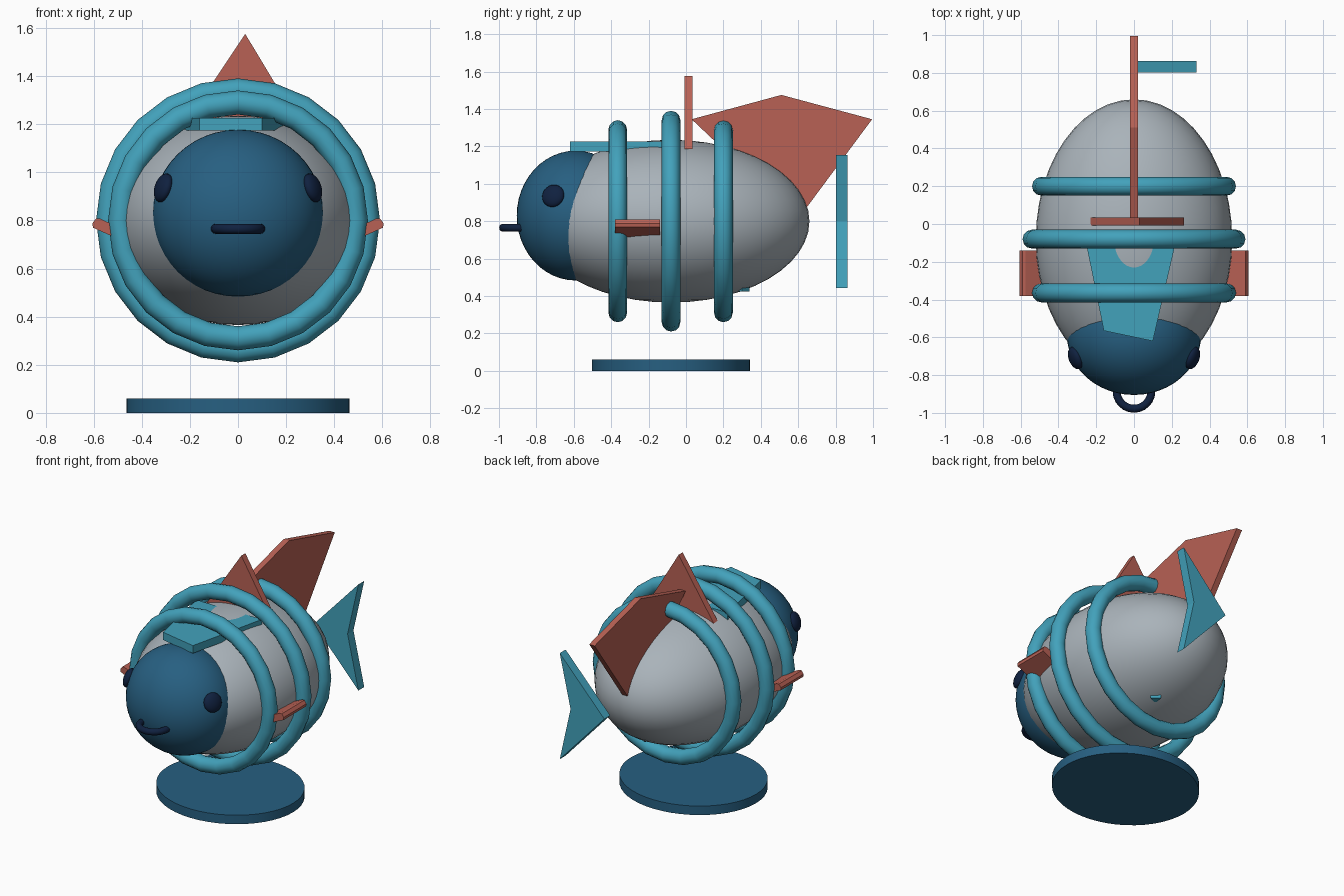
import bpy, bmesh, math
from mathutils import Vector

cube = bpy.data.objects.get("Cube")
if cube:
    bpy.data.objects.remove(cube, do_unlink=True)


def material(name, r, g, b):
    mat = bpy.data.materials.new(name)
    mat.use_nodes = True
    mat.diffuse_color = (r, g, b, 1)
    mat.node_tree.nodes["Principled BSDF"].inputs["Base Color"].default_value = (r, g, b, 1)
    return mat


GREY = material("hull grey", 0.40, 0.45, 0.49)
TEAL = material("teal", 0.055, 0.36, 0.50)
BLUE = material("deep blue", 0.02, 0.115, 0.22)
NAVY = material("dark navy", 0.005, 0.015, 0.05)
CORAL = material("coral", 0.48, 0.12, 0.09)


def finish(name, mat, smooth=True):
    obj = bpy.context.object
    obj.name = name
    obj.data.materials.append(mat)
    if smooth:
        bpy.ops.object.shade_smooth_by_angle(angle=math.radians(40))
    return obj


def ellipsoid(name, mat, center, radii, segments=48, rings=24):
    bpy.ops.mesh.primitive_uv_sphere_add(segments=segments, ring_count=rings, location=center)
    bpy.context.object.scale = radii
    return finish(name, mat)


def ring(name, mat, center, major, minor, tilt=0, segments=24):
    bpy.ops.mesh.primitive_torus_add(location=center, rotation=(tilt, 0, 0), major_radius=major,
                                     minor_radius=minor, major_segments=segments, minor_segments=12)
    return finish(name, mat)


def plate(name, mat, outline, axis, start, end):
    """Extrude a flat outline along one axis (0, 1 or 2) between two positions."""
    bm = bmesh.new()

    def place(p, depth):
        co = list(p)
        co.insert(axis, depth)
        return bm.verts.new(co)

    face = bm.faces.new([place(p, start) for p in outline])
    moved = bmesh.ops.extrude_face_region(bm, geom=[face])["geom"]
    shift = Vector((0, 0, 0))
    shift[axis] = end - start
    bmesh.ops.translate(bm, vec=shift, verts=[v for v in moved if isinstance(v, bmesh.types.BMVert)])
    bmesh.ops.recalc_face_normals(bm, faces=bm.faces)
    mesh = bpy.data.meshes.new(name)
    bm.to_mesh(mesh)
    bm.free()
    mesh.materials.append(mat)
    obj = bpy.data.objects.new(name, mesh)
    bpy.context.collection.objects.link(obj)
    return obj


# Body and head
ellipsoid("body", GREY, (0, -0.08, 0.8), (0.52, 0.74, 0.435))
head_center = Vector((0, -0.59, 0.83))
ellipsoid("head", BLUE, head_center, (0.355, 0.315, 0.347))

# Hoops around the body
for part, y, radius in (("front", -0.365, 0.49), ("middle", -0.08, 0.54), ("rear", 0.2, 0.49)):
    ring(part + "_hoop", TEAL, (0, y, 0.8), radius, 0.05, math.pi / 2)

# Eyes, flattened along the head surface
for part, side in (("left", 1), ("right", -1)):
    spot = Vector((0.31 * side, -0.71, 0.935))
    eye = ellipsoid(part + "_eye", NAVY, spot, (0.062, 0.062, 0.032), 24, 12)
    eye.rotation_euler = (spot - head_center).to_track_quat("Z", "Y").to_euler()

# Mouth
ring("mouth", NAVY, (0, -0.886, 0.765), 0.092, 0.021)

# Side fins
fin_profile = [(0.4, 0.727), (0.575, 0.808), (0.59, 0.808), (0.605, 0.788), (0.603, 0.77), (0.4, 0.678)]
for part, side in (("left", 1), ("right", -1)):
    # The profile lies in x and z and runs along y
    plate(part + "_fin", CORAL, [(x * side, z) for x, z in fin_profile], 1, -0.38, -0.14)

# Large rear fin and small cross fin on the back
plate("back_fin", CORAL, [(0.03, 1.345), (0.51, 1.475), (0.995, 1.345), (0.55, 0.745), (0.3, 1.09)],
      0, -0.02, 0.02)
plate("cross_fin", CORAL, [(-0.23, 1.185), (0.265, 1.185), (0.03, 1.575)], 1, -0.008, 0.035)

# Tail chevron
plate("tail", TEAL, [(0, 0.8), (0.33, 1.153), (0.25, 0.8), (0.33, 0.443)], 1, 0.802, 0.864)

# Deck plate above the head and a small keel chip
plate("deck_plate", TEAL, [(-0.26, -0.07), (-0.16, -0.565), (0.1, -0.62), (0.227, -0.07)], 2, 1.173, 1.225)
plate("keel_chip", TEAL, [(0.06, 0.27), (0.12, 0.3), (0.07, 0.34)], 2, 0.425, 0.5)

# Display base
bpy.ops.mesh.primitive_cylinder_add(vertices=48, radius=1, depth=0.06, location=(0, -0.08, 0.03))
bpy.context.object.scale = (0.463, 0.422, 1)
finish("base", BLUE)
